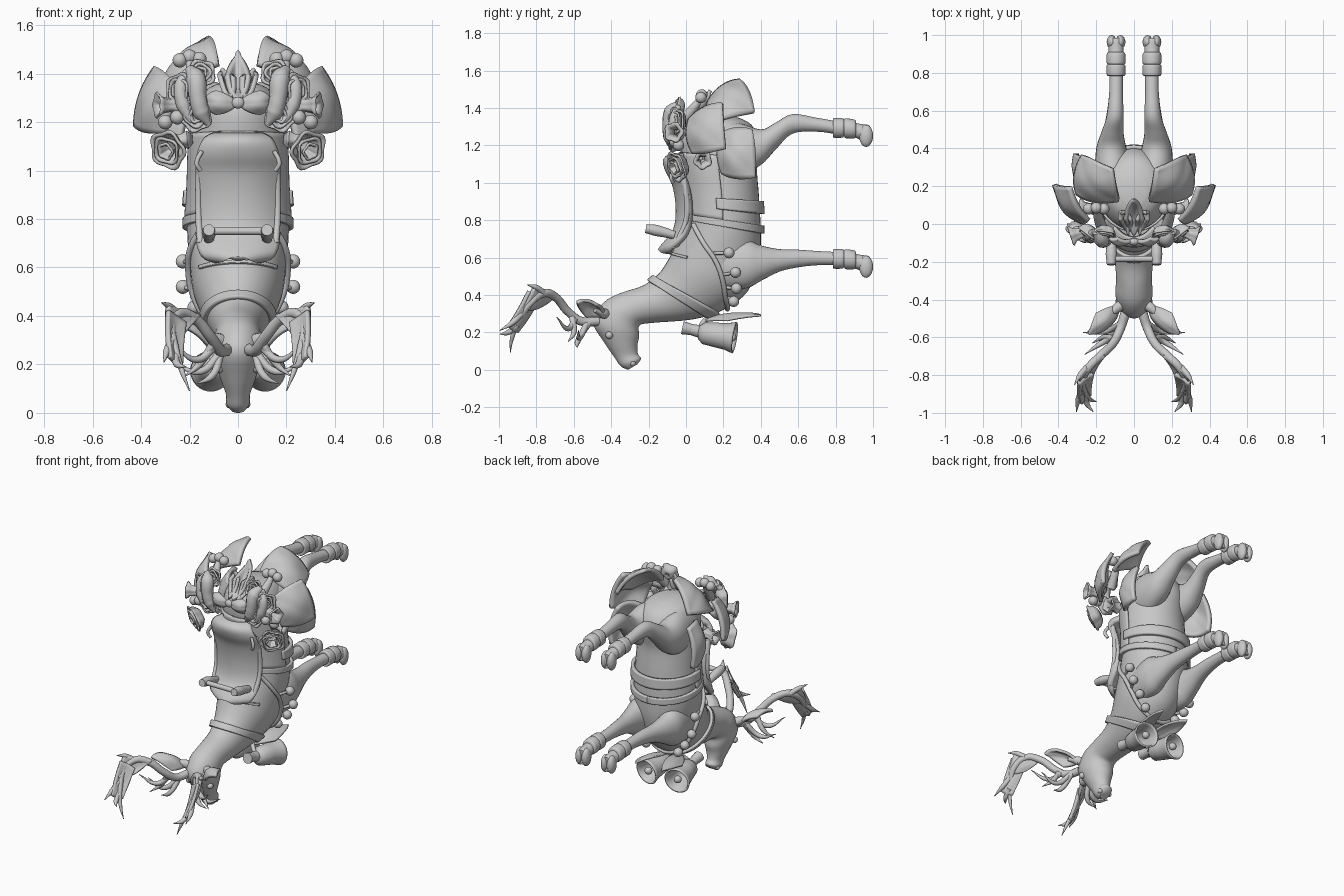
import bpy, bmesh, math
from mathutils import Vector as V

grey = bpy.data.materials.new("plain_grey")
grey.diffuse_color = (0.58, 0.58, 0.58, 1)

def finish(ob, mirror=False, thick=0, angle=50):
    bpy.context.collection.objects.link(ob)
    ob.data.materials.append(grey)
    if thick:
        m = ob.modifiers.new("thickness", 'SOLIDIFY'); m.thickness = thick; m.offset = 0
    if mirror:
        m = ob.modifiers.new("mirror", 'MIRROR'); m.use_mirror_merge = False
    if ob.type == 'MESH':
        bpy.ops.object.select_all(action='DESELECT')
        bpy.context.view_layer.objects.active = ob
        ob.select_set(True)
        bpy.ops.object.shade_smooth_by_angle(angle=math.radians(angle))
    return ob

def grid(name, rows, closed=False, caps=False, **kw):
    """Skin a list of point rows."""
    bm = bmesh.new()
    vs = [[bm.verts.new(p) for p in r] for r in rows]
    n = len(rows[0])
    for a, b in zip(vs, vs[1:]):
        for j in range(n if closed else n - 1):
            k = (j + 1) % n
            bm.faces.new((a[j], a[k], b[k], b[j]))
    if caps:
        bm.faces.new(vs[0]); bm.faces.new(vs[-1])
    bmesh.ops.recalc_face_normals(bm, faces=bm.faces)
    me = bpy.data.meshes.new(name); bm.to_mesh(me); bm.free()
    return finish(bpy.data.objects.new(name, me), **kw)

def sample(rows, t):
    """Smooth interpolation through key rows."""
    i = min(int(t), len(rows) - 2); f = t - i
    g = lambda k: rows[max(0, min(len(rows) - 1, k))]
    return [0.5 * (2*b + (c-a)*f + (2*a-5*b+4*c-d)*f*f + (3*b-a-3*c+d)*f**3)
            for a, b, c, d in zip(g(i-1), g(i), g(i+1), g(i+2))]

def tube(name, pts, mirror=True, res=4):
    """Smooth tapered tube, points are (x, y, z, radius)."""
    cu = bpy.data.curves.new(name, 'CURVE')
    cu.dimensions = '3D'; cu.bevel_depth = 1; cu.bevel_resolution = res
    cu.use_fill_caps = True; cu.resolution_u = 8
    sp = cu.splines.new('BEZIER'); sp.bezier_points.add(len(pts) - 1)
    for b, p in zip(sp.bezier_points, pts):
        b.co = p[:3]; b.radius = p[3]
        b.handle_left_type = b.handle_right_type = 'AUTO'
    return finish(bpy.data.objects.new(name, cu), mirror)

def ball(name, c, r, mirror=True, scale=(1, 1, 1)):
    bm = bmesh.new()
    bmesh.ops.create_uvsphere(bm, u_segments=20, v_segments=12, radius=r)
    for v in bm.verts:
        v.co = V(c) + V([a * b for a, b in zip(v.co, scale)])
    me = bpy.data.meshes.new(name); bm.to_mesh(me); bm.free()
    return finish(bpy.data.objects.new(name, me), mirror)

def patch(name, a, b, c, d, puff=0.04, mirror=True, thick=0.012, grow=.2, n=12):
    """Puffed four-cornered leaf or petal; base a, sides b and d, tip c."""
    a, b, c, d = map(V, (a, b, c, d))
    nor = (c - a).cross(d - b).normalized()
    mid = (a + b + c + d) / 4
    rows = []
    for i in range(n + 1):
        u = i / n
        rows.append([])
        for j in range(n + 1):
            v = j / n
            p = (a*(1-u) + b*u)*(1-v) + (d*(1-u) + c*u)*v
            s = math.sin(math.pi*u) * math.sin(math.pi*v)
            edge = max(math.sin(math.pi*u), math.sin(math.pi*v))
            rows[-1].append(p + (p - mid)*grow*edge + nor*puff*(s*(1 - .15*math.exp(-30*(u-v)**2)) - .35*(1-edge)))
    return grid(name, rows, mirror=mirror, thick=thick)

def lathe(name, base, axis, prof, mirror=True, wave=0, lobes=5, thick=0.01):
    """Turned part; profile points are (distance, radius)."""
    q = V((0, 0, 1)).rotation_difference(V(axis))
    rows = []
    for h, r in prof:
        rows.append([])
        for j in range(30):
            t = j * math.tau / 30
            k = 1 + wave * math.cos(lobes * t)
            rows[-1].append(V(base) + q @ V((r*k*math.cos(t), r*k*math.sin(t), h)))
    return grid(name, rows, closed=True, mirror=mirror, thick=thick)

# Body, neck and head: back y,z / belly y,z / half width
BODY = [(.10, 1.37, .25, 1.36, .06), (.03, 1.34, .35, 1.31, .14), (-.03, 1.25, .40, 1.20, .18),
        (-.02, 1.10, .38, 1.08, .195), (0, .95, .39, .93, .20), (0, .80, .40, .73, .21),
        (-.06, .66, .39, .58, .20), (-.10, .58, .33, .42, .185), (-.15, .51, .20, .32, .15),
        (-.23, .45, .04, .27, .115), (-.35, .41, -.19, .25, .095), (-.44, .36, -.25, .235, .098),
        (-.50, .26, -.25, .18, .095), (-.44, .15, -.26, .13, .072), (-.385, .07, -.257, .085, .05),
        (-.35, .02, -.24, .06, .048), (-.31, .0, -.26, .03, .03)]

def skin(t, a, off=0):
    """Point on the body; a = 0 on the back, pi on the belly."""
    y0, z0, y1, z1, w = sample(BODY, t)
    c = V((0, (y0+y1)/2, (z0+z1)/2)); d = V((0, (y1-y0)/2, (z1-z0)/2))
    return c - d * math.cos(a) * (1 + off/d.length) + V((w + off, 0, 0)) * math.sin(a)

grid("body", [[skin(i/4, j*math.tau/40) for j in range(40)] for i in range(4*(len(BODY)-1)+1)],
     closed=True, caps=True)

def shell(name, t0, t1, a0, a1, off, thick, m=6, n=48):
    grid(name, [[skin(t0+(t1-t0)*i/m, a0+(a1-a0)*j/n, off) for j in range(n+1)]
                for i in range(m+1)], thick=thick)

# Harness
P = math.pi
shell("neck_strap", 8.2, 8.62, -P, P, .008, .02)
shell("girth_strap", 4.78, 5.0, -P, P, .01, .02)
shell("belly_band", 4.15, 4.48, 1.4, 2*P-1.4, .014, .022)
shell("blanket", 2.6, 4.8, -1.55, 1.55, .006, .014, m=16)
shell("shoulder_band", 6.35, 6.5, -.9, .9, .006, .016)
tube("chest_strap", [(*skin(t, a, .008), .013) for t, a in
     ((5.1, .7), (5.7, 1.2), (6.3, 1.6), (6.9, 1.9), (7.5, 2.3), (7.8, 2.75), (7.9, P))])
for t, a, q in ((6.0, 1.5, (.228, .23, .625)), (6.75, 1.85, (.228, .265, .52)),
                (7.15, 2.15, (.18, .27, .435)), (7.5, 2.45, (.12, .255, .365))):
    tube("bell_stem", [(*skin(t, a), .009), (*q, .009)], res=2)
    ball("round_bell", q, .029)

# Saddle: z, y, half width, rounded over the back
SAD = [(1.14, -.07, .10), (1.12, -.105, .135), (1.07, -.095, .16), (1.0, -.06, .165), (.9, -.04, .16),
       (.8, -.04, .16), (.73, -.06, .165), (.68, -.10, .16), (.65, -.125, .14), (.635, -.135, .09)]
rows = []
for i in range(4*(len(SAD)-1)+1):
    z, y, w = sample(SAD, i/4)
    rows.append([V((w*k/10, y + .06*abs(k/10)**2.2, z)) for k in range(-10, 11)])
grid("saddle", rows, thick=.035)
tube("saddle_flap", [(.155, -.02, 1.06, .014), (.162, .0, .95, .014), (.162, .0, .8, .014), (.155, -.04, .7, .014)])
tube("handle_bar", [(-.13, -.185, .75, .016), (.13, -.185, .75, .016)], mirror=False)
tube("handle_mount", [(.12, -.215, .755, .024), (.12, -.16, .745, .03), (.12, -.06, .72, .022)])
tube("strap_loop", [(.15, -.07, 1.08, .01), (.17, -.08, 1.03, .01), (.155, -.07, 1.0, .01)], res=2)

# Legs with cuffs and cloven hooves: x, y, z, half x, half z
def leg(name, keys):
    rows = []
    for i in range(4*(len(keys)-1)+1):
        x, y, z, rx, rz = sample(keys, i/4)
        rows.append([V((x+rx*math.cos(k*P/12), y, z+rz*math.sin(k*P/12))) for k in range(24)])
    grid(name, rows, closed=True, caps=True, mirror=True)

for name, z0, keys in (
    ("hind_leg", 0, [(.10, .14, 1.18, .085, .13), (.11, .28, 1.18, .095, .14), (.12, .4, 1.19, .08, .095),
                     (.115, .48, 1.25, .06, .072), (.10, .57, 1.315, .045, .052), (.095, .7, 1.31, .036, .037),
                     (.095, .8, 1.295, .036, .035)]),
    ("front_leg", -.70, [(.11, .18, .56, .08, .13), (.12, .32, .565, .085, .13), (.12, .4, .57, .07, .095),
                         (.11, .5, .585, .052, .06), (.10, .6, .595, .042, .047), (.095, .7, .597, .036, .038),
                         (.095, .8, .595, .036, .035)])):
    leg(name, keys)
    x, z = .095, 1.293 + z0
    leg("cuff", [(x, .785, z, .04, .042), (x, .79, z, .049, .052), (x, .835, z, .05, .052), (x, .845, z, .044, .046),
                 (x, .855, z-.002, .05, .053), (x, .90, z-.005, .049, .05), (x, .91, z-.005, .036, .036)])
    leg("ankle", [(x, .88, z-.005, .038, .038), (x, .93, z-.02, .04, .042), (x, .97, z-.035, .044, .052),
                  (x, .985, z-.04, .04, .048)])
    for s in (-.023, .023):
        ball("hoof", (x+s, .963, z-.042), .037, scale=(.72, 1, 1.6))

# Ears and eyes
tube("ear_root", [(.05, -.42, .29, .03), (.09, -.445, .305, .026), (.13, -.485, .318, .012)])
patch("ear", (.085, -.435, .29), (.195, -.475, .355), (.235, -.585, .37), (.12, -.535, .29), puff=-.035, thick=.018)
ball("eye", (.078, -.41, .185), .02)
ball("nostril", (.035, -.285, .035), .016)

# Antlers: beam, broad palm and tines
tube("antler_beam", [(.045, -.47, .26, .026), (.075, -.56, .26, .024), (.11, -.63, .31, .023), (.18, -.70, .39, .023),
                     (.24, -.76, .41, .022), (.275, -.83, .36, .02), (.26, -.89, .27, .016), (.23, -.93, .17, .011),
                     (.20, -.94, .09, .002)])
patch("antler_palm", (.16, -.69, .40), (.295, -.81, .44), (.285, -.88, .32), (.22, -.79, .33), puff=.012, thick=.02, grow=.05)
patch("antler_blade", (.22, -.79, .37), (.295, -.84, .42), (.285, -.95, .23), (.235, -.90, .20), puff=.012, thick=.02, grow=.05)
for b, m, t in (((.25, -.76, .41), (.285, -.80, .44), (.315, -.85, .455)),
                ((.275, -.88, .30), (.295, -.93, .25), (.305, -.995, .21)),
                ((.26, -.90, .24), (.25, -.95, .20), (.215, -.995, .19)),
                ((.07, -.53, .25), (.16, -.57, .17), (.27, -.575, .21)),
                ((.07, -.52, .25), (.11, -.58, .15), (.17, -.58, .12)),
                ((.09, -.59, .28), (.17, -.63, .22), (.26, -.69, .28)),
                ((.10, -.61, .29), (.16, -.60, .20), (.22, -.63, .15))):
    tube("antler_tine", [(*b, .017), (*m, .015), (*t, .002)], res=3)

# Pair of hanging bells with bow and leaves
lathe("hanging_bell", (.085, .07, .20), (.15, 1, -.15),
      [(0, .005), (.005, .035), (.03, .055), (.10, .062), (.15, .067), (.18, .076), (.195, .08)])
ball("clapper", (.11, .245, .175), .024)
tube("bell_bow", [(.085, -.02, .225, .035), (.085, .03, .215, .03), (.085, .09, .20, .035)])
tube("bell_link", [(0, .14, .30, .014), (.05, .09, .25, .014), (.085, .07, .21, .014)])
patch("bell_leaf", (.03, .09, .265), (.13, .22, .27), (.10, .40, .295), (.03, .24, .30), puff=.015)

# Large leaves on the rump, bulging outwards
patch("leaf_top", (.09, .12, 1.45), (.125, .285, 1.56), (.28, .36, 1.39), (.31, .15, 1.34), puff=-.05, thick=.025, grow=.15)
patch("leaf_side", (.25, .01, 1.34), (.35, .185, 1.43), (.435, .20, 1.185), (.31, .03, 1.16), puff=-.045, thick=.025, grow=.12)
patch("leaf_low", (.215, .18, 1.26), (.28, .35, 1.285), (.32, .365, 1.03), (.25, .19, 1.05), puff=-.05, thick=.025, grow=.14)

# Tail of three narrow leaves
for s, w in ((0, .048), (1, .03), (-1, .03)):
    patch("tail_leaf", (.03*s, -.05, 1.28), (.045*s+w, .03, 1.38), (.065*s, .14-.07*abs(s), 1.485-.07*abs(s)),
          (.045*s-w, .03, 1.38), puff=-.04, mirror=False, thick=.02)

# Flowers: ruffled nested cups, trumpets, buds and berries
def rose(c, axis, r):
    for k, h in ((1, 0), (.72, .25), (.42, .4)):
        lathe("rose_petals", V(c) + V(axis).normalized()*r*h*.6, axis,
              [(0, .01), (r*.08, r*k*.55), (r*.35, r*k*.85), (r*.62, r*k*.92), (r*.72, r*k*1.08)],
              wave=.09, lobes=5 if k != .72 else 4)

rose((.265, -.01, 1.10), (.5, -.8, -.3), .075)
rose((.15, -.015, 1.39), (.1, -.9, .25), .055)
rose((.17, -.04, 1.23), (.1, -1, -.1), .06)
rose((.215, -.02, 1.33), (.6, -.8, 0), .065)
for c, ax, s in (((.23, -.03, 1.27), (1, -.35, .0), 1), ((.19, .08, 1.13), (1, .1, -.1), .9)):
    lathe("trumpet_flower", c, ax, [(0, .012), (.02*s, .035*s), (.05*s, .022*s), (.09*s, .03*s), (.11*s, .05*s)],
          wave=.1)
tube("drooping_bud", [(.20, -.04, 1.42, .02), (.175, -.075, 1.38, .042), (.165, -.09, 1.30, .036),
                      (.15, -.085, 1.24, .036), (.12, -.08, 1.19, .012)])
tube("curled_petal", [(.21, -.04, 1.41, .015), (.235, -.06, 1.35, .028), (.225, -.07, 1.27, .03), (.19, -.08, 1.20, .012)])
for c in ((.16, .08, 1.46), (.20, .085, 1.47), (.24, .08, 1.455), (.30, -.04, 1.20), (.25, -.06, 1.22)):
    ball("berry", c, .03)
tube("berry_stem", [(.17, -.02, 1.33, .03), (.19, .04, 1.40, .025), (.20, .085, 1.46, .015)])

# Bow on the back
patch("bow_loop", (.0, -.09, 1.275), (.09, -.085, 1.325), (.135, -.07, 1.285), (.09, -.085, 1.235), puff=-.03, thick=.02)
ball("bow_knot", (0, -.095, 1.28), .027, mirror=False, scale=(1, .7, .9))
